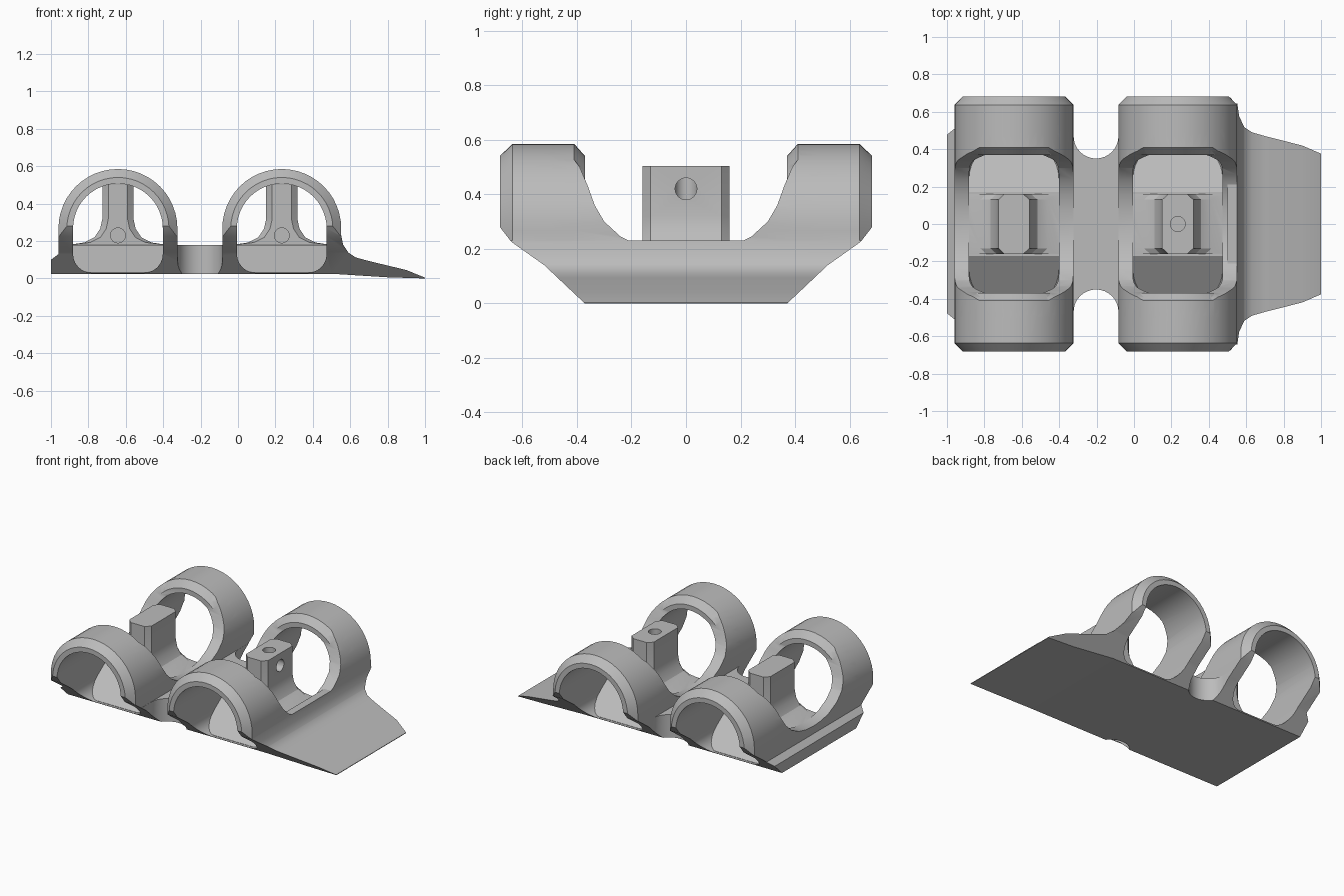
import bpy, bmesh, math

if "Cube" in bpy.data.objects:
    bpy.data.objects.remove(bpy.data.objects["Cube"])

gray = bpy.data.materials.new("plain gray")
gray.diffuse_color = (0.5, 0.5, 0.5, 1)
gray.use_nodes = True
gray.node_tree.nodes["Principled BSDF"].inputs["Base Color"].default_value = gray.diffuse_color
CENTERS = (-0.642, 0.234)   # x of the two finger channels
ZC = 0.267                  # height of the ring axis


def loft(name, sections):
    """Closed solid through equally long point loops."""
    bm = bmesh.new()
    loops = [[bm.verts.new(p) for p in s] for s in sections]
    n = len(loops[0])
    for a, b in zip(loops, loops[1:]):
        for i in range(n):
            j = (i + 1) % n
            bm.faces.new((a[i], a[j], b[j], b[i]))
    bm.faces.new(loops[0])
    bm.faces.new(loops[-1])
    bmesh.ops.recalc_face_normals(bm, faces=bm.faces)
    me = bpy.data.meshes.new(name)
    bm.to_mesh(me)
    bm.free()
    ob = bpy.data.objects.new(name, me)
    bpy.context.collection.objects.link(ob)
    me.materials.append(gray)
    return ob


def along_y(name, pts, y0, y1):
    return loft(name, [[(x, y, z) for x, z in pts] for y in (y0, y1)])


def along_x(name, half, x0, x1):
    """Extrude a y/z half outline, mirrored in y."""
    pts = half + [(-y, z) for y, z in reversed(half) if y > 0]
    return loft(name, [[(x, y, z) for y, z in pts] for x in (x0, x1)])


def rod(name, p, axis, r, depth):
    """Cylinder from p, running along +axis."""
    secs = []
    for t in (0, depth):
        s = []
        for i in range(24):
            a = math.tau * i / 24
            q = [0, 0, 0]
            q[axis] = t
            q[(axis + 1) % 3] = r * math.cos(a)
            q[(axis + 2) % 3] = r * math.sin(a)
            s.append([u + v for u, v in zip(p, q)])
        secs.append(s)
    return loft(name, secs)


def boolean(ob, other, op):
    m = ob.modifiers.new(op, 'BOOLEAN')
    m.operation, m.object, m.solver = op, other, 'EXACT'
    bpy.context.view_layer.objects.active = ob
    bpy.ops.object.modifier_apply(modifier=m.name)
    bpy.data.objects.remove(other)


def arch(cx, r, zb, corner=0.0):
    """Round-topped outline with optional rounded bottom corners."""
    pts = [(cx + r * math.cos(math.pi * i / 24), ZC + r * math.sin(math.pi * i / 24))
           for i in range(25)]
    if not corner:
        return pts + [(cx - r, zb), (cx + r, zb)]
    for side, start in ((-1, math.pi), (1, 1.5 * math.pi)):
        for i in range(7):
            a = start + math.pi / 2 * i / 6
            pts.append((cx + side * (r - corner) + corner * math.cos(a),
                        zb + corner + corner * math.sin(a)))
    return pts


# Base plate with a wedge at the right end
base_pts = [(-1, 0.025), (0.5, 0.025), (0.8, 0.006), (1, 0), (1, 0.004), (0.9, 0.045),
            (0.7, 0.093), (0.63, 0.112), (0.59, 0.138), (0.562, 0.18), (0.552, 0.23),
            (0.5, 0.23), (0.5, 0.18), (-0.9, 0.18), (-0.96, 0.13), (-1, 0.1)]
body = along_y("ring_cradle", base_pts, -0.75, 0.75)

# Round notches between the two channels
for s in (-1, 1):
    arc = [(-0.203 + 0.12 * math.cos(math.pi * i / 16),
            s * (0.47 - 0.12 * math.sin(math.pi * i / 16))) for i in range(17)]
    arc += [(-0.323, s * 0.9), (-0.083, s * 0.9)]
    boolean(body, loft("notch", [[(x, y, z) for x, y in arc] for z in (-0.1, 0.3)]),
            'DIFFERENCE')

# Saddle-shaped lower walls of each channel
saddle = [(0, 0.182), (0.08, 0.187), (0.16, 0.205), (0.24, 0.245), (0.30, 0.30),
          (0.335, 0.36), (0.36, 0.43), (0.39, 0.50), (0.42, 0.54), (0.42, 0.8)]
for cx in CENTERS:
    block = along_y("block", arch(cx, 0.318, 0.04), -0.5, 0.5)
    boolean(block, along_x("saddle", saddle, cx - 0.5, cx + 0.5), 'DIFFERENCE')
    boolean(body, block, 'UNION')
    # Chamfered rings, front and back
    for s in (-1, 1):
        ring = loft("ring", [[(x, s * y, z) for x, z in arch(cx, 0.318 - d, 0.05)]
                             for y, d in ((0.37, 0.045), (0.41, 0), (0.637, 0), (0.683, 0.045))])
        boolean(body, ring, 'UNION')

# Slanted undersides, trimmed over the whole length
outline = [(0.361, -0.01), (0.52, 0.14), (0.64, 0.225), (0.683, 0.28), (0.683, 0.8)]
boolean(body, along_x("outline", outline, -1.2, 1.2), 'INTERSECT')

for cx in CENTERS:
    # Tunnel through both rings
    boolean(body, along_y("tunnel", arch(cx, 0.24, 0.03, 0.1), -0.9, 0.9), 'DIFFERENCE')
    # Ramped floor
    floor = [(0.385, 0.026), (0.385, 0.032), (0.17, 0.18)]
    boolean(body, along_x("floor", floor, cx - 0.246, cx + 0.246), 'UNION')

    # Central post with flared foot and chamfered ends
    def post_outline(d):
        half = [(0.246, 0.15), (0.246, 0.182), (0.18, 0.192), (0.125, 0.22),
                (0.095, 0.265), (0.083, 0.32), (0.083, 0.503)]
        half = [(x - d * (x < 0.2), z) for x, z in half]
        return [(cx + x, z) for x, z in half] + [(cx - x, z) for x, z in reversed(half)]
    post = loft("post", [[(x, y, z) for x, z in post_outline(d)]
                         for y, d in ((-0.16, 0.032), (-0.13, 0), (0.13, 0), (0.16, 0.032))])
    boolean(body, post, 'UNION')
    # Small drilled holes
    boolean(body, rod("drill", (cx, -0.3, 0.23), 1, 0.04, 0.2), 'DIFFERENCE')
    if cx > 0:
        boolean(body, rod("drill", (cx, 0, 0.36), 2, 0.04, 0.3), 'DIFFERENCE')
        boolean(body, rod("drill", (cx, 0, 0.42), 0, 0.04, 0.14), 'DIFFERENCE')

# Finish: one material, smooth curves with sharp edges
body.data.materials.clear()
body.data.materials.append(gray)
for p in body.data.polygons:
    p.material_index = 0
bpy.ops.object.select_all(action='DESELECT')
body.select_set(True)
bpy.context.view_layer.objects.active = body
bpy.ops.object.shade_smooth_by_angle(angle=math.radians(25))
